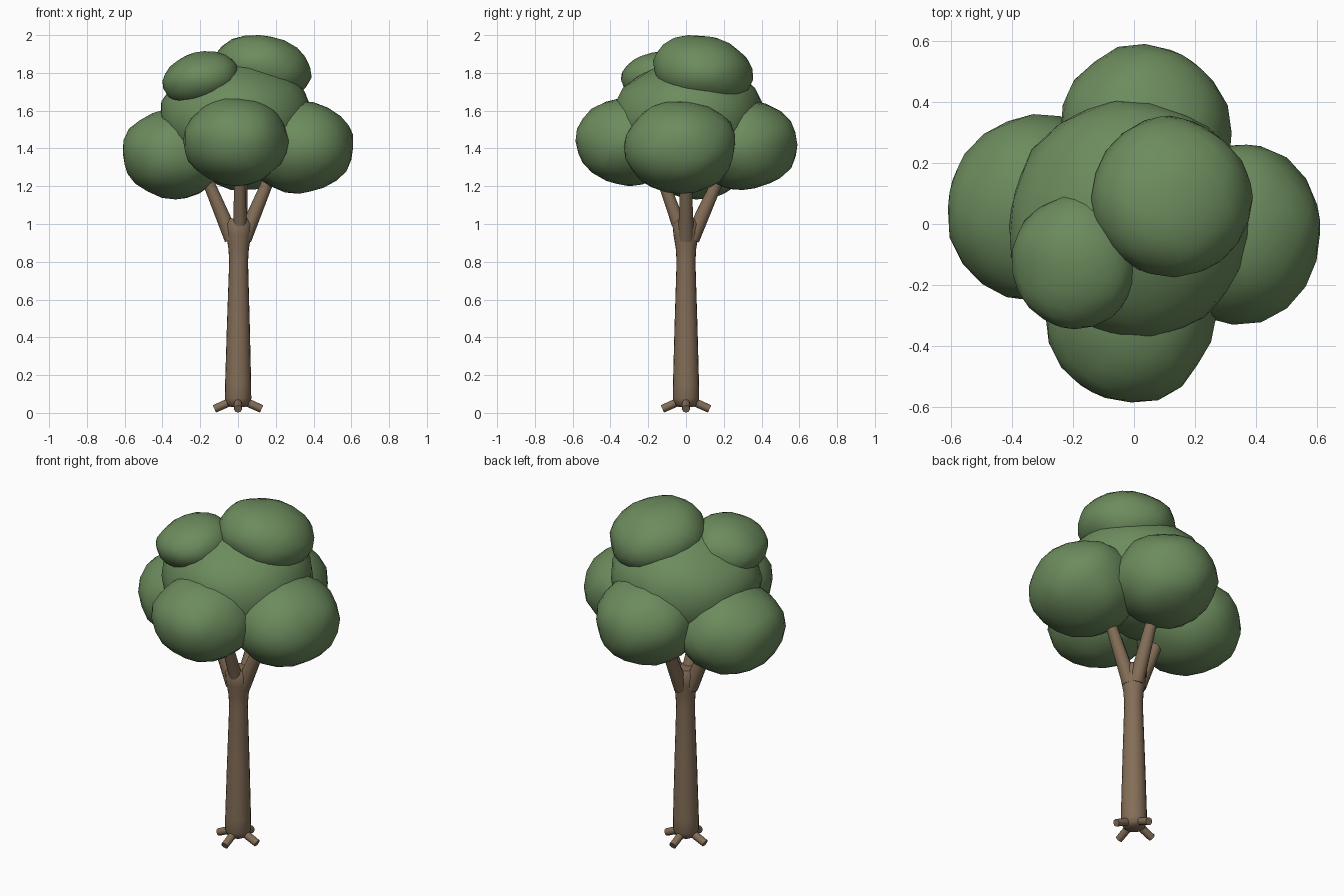
import bpy, bmesh, math
from mathutils import Vector, Euler, noise

cube = bpy.data.objects.get("Cube")
if cube:
    bpy.data.objects.remove(cube, do_unlink=True)


def material(name, color):
    mat = bpy.data.materials.new(name)
    mat.use_nodes = True
    mat.diffuse_color = color
    mat.node_tree.nodes["Principled BSDF"].inputs["Base Color"].default_value = color
    return mat


leaf_green = material("leaf green", (0.15, 0.26, 0.11, 1))
bark_brown = material("bark brown", (0.23, 0.155, 0.095, 1))


def finish(name, bm, mat, angle=50):
    mesh = bpy.data.meshes.new(name)
    bmesh.ops.recalc_face_normals(bm, faces=bm.faces[:])
    bm.to_mesh(mesh)
    bm.free()
    mesh.materials.append(mat)
    obj = bpy.data.objects.new(name, mesh)
    bpy.context.collection.objects.link(obj)
    bpy.ops.object.select_all(action="DESELECT")
    obj.select_set(True)
    bpy.context.view_layer.objects.active = obj
    bpy.ops.object.shade_smooth_by_angle(angle=math.radians(angle))
    return obj


def leaf_clump(name, center, radii, tilt=(0, 0, 0)):
    """Slightly lumpy icosphere, fitted to the given centre and half sizes."""
    bm = bmesh.new()
    bmesh.ops.create_icosphere(bm, subdivisions=3, radius=1)
    turn = Euler(tilt)
    for v in bm.verts:
        lump = 1 + 0.06 * noise.noise(v.co * 1.7 + Vector(center) * 9)
        v.co = Vector([a * r * lump for a, r in zip(v.co, radii)])
        v.co.rotate(turn)
    for axis in range(3):
        values = [v.co[axis] for v in bm.verts]
        low, high = min(values), max(values)
        for v in bm.verts:
            t = (v.co[axis] - low) / (high - low) * 2 - 1
            v.co[axis] = center[axis] + t * radii[axis]
    finish(name, bm, leaf_green)


def limb(name, start, end, r1, r2, sides=12):
    """Tapered round stick between two points."""
    start, end = Vector(start), Vector(end)
    bm = bmesh.new()
    bmesh.ops.create_cone(bm, cap_ends=True, segments=sides, radius1=r1,
                          radius2=r2, depth=(end - start).length)
    turn = (end - start).to_track_quat("Z", "Y")
    for v in bm.verts:
        v.co = turn @ v.co + (start + end) / 2
    finish(name, bm, bark_brown)


# Crown of overlapping leaf clumps
leaf_clump("crown_core", (-0.01, 0.015, 1.56), (0.40, 0.395, 0.31))
leaf_clump("crown_right", (-0.325, 0.055, 1.375), (0.285, 0.305, 0.245))
leaf_clump("crown_left", (0.32, -0.035, 1.405), (0.29, 0.295, 0.245))
leaf_clump("crown_front", (-0.01, -0.30, 1.435), (0.28, 0.285, 0.235))
leaf_clump("crown_back", (0.04, 0.30, 1.42), (0.28, 0.29, 0.24))
leaf_clump("crown_top", (0.125, 0.09, 1.81), (0.265, 0.265, 0.19), (-0.2, 0.15, 0))
leaf_clump("crown_upper_right", (-0.195, -0.125, 1.765), (0.205, 0.22, 0.15), (0, -0.25, 0))

# Trunk turned from a profile of (radius, height)
profile = [(0.035, 0.03), (0.058, 0.042), (0.07, 0.075), (0.069, 0.15), (0.061, 0.45),
           (0.05, 0.80), (0.054, 0.87), (0.066, 0.94), (0.072, 1.0), (0.055, 1.03)]
SIDES = 20
bm = bmesh.new()
rings = []
for radius, z in profile:
    drift = 0.004 * z
    rings.append([bm.verts.new((radius * math.cos(i * math.tau / SIDES) + drift,
                                radius * math.sin(i * math.tau / SIDES), z))
                  for i in range(SIDES)])
for low, high in zip(rings, rings[1:]):
    for i in range(SIDES):
        j = (i + 1) % SIDES
        bm.faces.new((low[i], low[j], high[j], high[i]))
bm.faces.new(rings[0])
bm.faces.new(rings[-1])
finish("trunk", bm, bark_brown)

# Branches into the crown
for side, x in (("left", 1), ("right", -1)):
    limb(side + "_branch", (x * 0.03, 0, 0.92), (x * 0.19, 0, 1.30), 0.042, 0.028)
limb("back_branch", (0.01, 0.03, 0.92), (0.02, 0.20, 1.30), 0.042, 0.028)
limb("front_branch", (0.01, -0.04, 1.0), (0.01, -0.14, 1.28), 0.036, 0.028)

# Four root stubs around the base
for name, angle in (("left", 0), ("back", 90), ("right", 180), ("front", 270)):
    a = math.radians(angle)
    c, s = math.cos(a), math.sin(a)
    limb(name + "_root", (0.02 * c, 0.02 * s, 0.068), (0.125 * c, 0.125 * s, 0.021),
         0.022, 0.021, 10)
